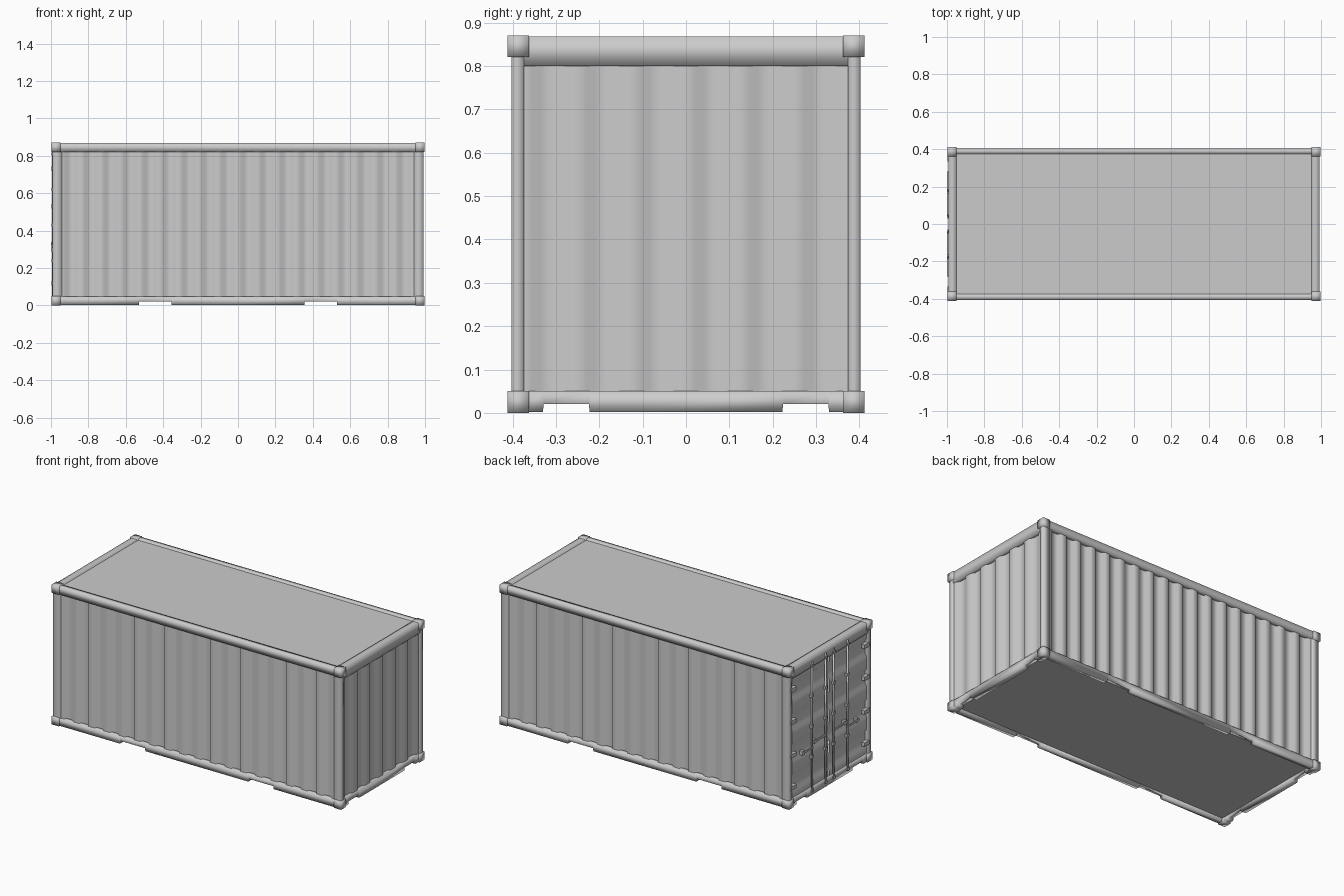
import bpy, bmesh
from mathutils import Vector

if "Cube" in bpy.data.objects:
    bpy.data.objects.remove(bpy.data.objects["Cube"])


def finish(name, bm, smooth=True, facing=None):
    """Turn a bmesh into an object; facing orients open sheets."""
    bmesh.ops.recalc_face_normals(bm, faces=bm.faces[:])
    if facing is not None:
        bm.normal_update()
        if sum((f.normal.dot(Vector(facing)) * f.calc_area() for f in bm.faces), 0.0) < 0:
            bmesh.ops.reverse_faces(bm, faces=bm.faces[:])
    for f in bm.faces:
        f.smooth = smooth
    me = bpy.data.meshes.new(name)
    bm.to_mesh(me)
    bm.free()
    ob = bpy.data.objects.new(name, me)
    bpy.context.scene.collection.objects.link(ob)
    return ob


def box(name, lo, hi, smooth=False):
    bm = bmesh.new()
    bmesh.ops.create_cube(bm, size=1)
    lo, hi = Vector(lo), Vector(hi)
    for v in bm.verts:
        v.co = Vector(((lo[i] + hi[i]) / 2 + v.co[i] * (hi[i] - lo[i]) for i in range(3)))
    return finish(name, bm, smooth)


def loft(name, rings):
    """Open-ended tube through matching rings of points."""
    bm = bmesh.new()
    rows = [[bm.verts.new(p) for p in r] for r in rings]
    n = len(rows[0])
    for a, b in zip(rows, rows[1:]):
        for i in range(n):
            j = (i + 1) % n
            bm.faces.new((a[i], a[j], b[j], b[i]))
    return finish(name, bm)


def rail(name, axis, half, w0, w1, z0, z1, notch=None):
    """Horizontal beam along x or y, with optional fork notches underneath."""
    stations = [(-half, z0)]
    if notch:
        a, b = notch
        for p, q in ((-b, -a), (a, b)):
            stations += [(p, z0), (p + 0.002, 0.02), (q - 0.002, 0.02), (q, z0)]
    stations.append((half, z0))
    rings = []
    for t, zb in stations:
        sec = [(w0, zb), (w1, zb), (w1, z1), (w0, z1)]
        rings.append([(t, w, z) if axis == 'x' else (w, t, z) for w, z in sec])
    return loft(name, rings)


def corrugated(name, start, end, count, d_out, d_in, place, facing, span, flat=0.34):
    """Trapezoid-profile sheet: place(u, depth, v) maps to 3D."""
    p = (end - start) / count
    ramp = (1 - 2 * flat) / 2
    prof = []
    for i in range(count):
        u = start + i * p
        prof += [(u, d_out), (u + flat / 2 * p, d_out), (u + (flat / 2 + ramp) * p, d_in),
                 (u + (1.5 * flat + ramp) * p, d_in),
                 (u + (1.5 * flat + 2 * ramp) * p, d_out)]
    prof.append((end, d_out))
    bm = bmesh.new()
    rows = [[bm.verts.new(place(u, d, v)) for v in span] for u, d in prof]
    for a, b in zip(rows, rows[1:]):
        bm.faces.new((a[0], a[1], b[1], b[0]))
    return finish(name, bm, True, facing)


def rod(name, x, y, z0, z1, r):
    bm = bmesh.new()
    bmesh.ops.create_cone(bm, cap_ends=True, segments=10, radius1=r, radius2=r, depth=z1 - z0)
    bmesh.ops.translate(bm, verts=bm.verts[:], vec=(x, y, (z0 + z1) / 2))
    return finish(name, bm)


def mirrored(a, b, s):
    return (min(a * s, b * s), max(a * s, b * s))


# corner castings and posts
for sx in (-1, 1):
    for sy in (-1, 1):
        x0, x1 = mirrored(0.948, 0.998, sx)
        y0, y1 = mirrored(0.362, 0.411, sy)
        for z in (0, 0.82):
            box("corner_casting", (x0, y0, z), (x1, y1, z + 0.05), True)
        x0, x1 = mirrored(0.942, 0.992, sx)
        y0, y1 = mirrored(0.374, 0.402, sy)
        loft("corner_post", [[(x0, y0, z), (x1, y0, z), (x1, y1, z), (x0, y1, z)]
                             for z in (0.04, 0.83)])

# top and bottom rails
for s in (-1, 1):
    rail("side_top_rail", 'x', 0.96, s * 0.374, s * 0.405, 0.82, 0.868)
    rail("side_bottom_rail", 'x', 0.96, s * 0.374, s * 0.405, 0.002, 0.048, (0.355, 0.53))
    rail("end_top_rail", 'y', 0.375, s * 0.95, s * 0.991, 0.80, 0.868)
    rail("end_bottom_rail", 'y', 0.375, s * 0.95, s * 0.991, 0.002, 0.05, (0.222, 0.33))

# roof and floor
box("roof", (-0.955, -0.38, 0.845), (0.955, 0.38, 0.86))
box("floor", (-0.955, -0.38, 0.022), (0.955, 0.38, 0.035))

# corrugated side walls and front end wall
for s in (-1, 1):
    corrugated("side_wall", -0.943, 0.943, 18, 0.398, 0.381,
               lambda u, d, v, s=s: (u, s * d, v), (0, s, 0), (0.04, 0.83))
corrugated("end_wall", -0.376, 0.376, 6, 0.983, 0.968,
           lambda u, d, v: (d, u, v), (1, 0, 0), (0.04, 0.81))

# double doors with horizontal grooves
for s in (-1, 1):
    corrugated("door_leaf", 0.048, 0.802, 4, 0.982, 0.972,
               lambda u, d, v, s=s: (-d, s * v, u), (-1, 0, 0), (0.003, 0.376), 0.42)
box("door_seal", (-0.976, -0.006, 0.048), (-0.968, 0.006, 0.802))

# door locking rods, guides, handles and hinges
for s in (-1, 1):
    for y in (0.04, 0.175):
        rod("lock_rod", -0.99, s * y, 0.025, 0.835, 0.006)
        for z in (0.03, 0.24, 0.43, 0.62, 0.81):
            box("rod_guide", (-0.997, s * y - 0.011, z - 0.008), (-0.975, s * y + 0.011, z + 0.008))
    for a, b, z in ((0.04, 0.165, 0.33), (0.175, 0.28, 0.30)):
        y0, y1 = mirrored(a, b, s)
        box("lock_handle", (-1.0, y0, z - 0.006), (-0.993, y1, z + 0.006))
        yb = s * (b - 0.015)
        box("handle_catch", (-0.996, yb - 0.01, z - 0.015), (-0.975, yb + 0.01, z + 0.012))
    for z in (0.12, 0.32, 0.53, 0.73):
        y0, y1 = mirrored(0.335, 0.385, s)
        box("hinge", (-0.997, y0, z - 0.012), (-0.975, y1, z + 0.012))
